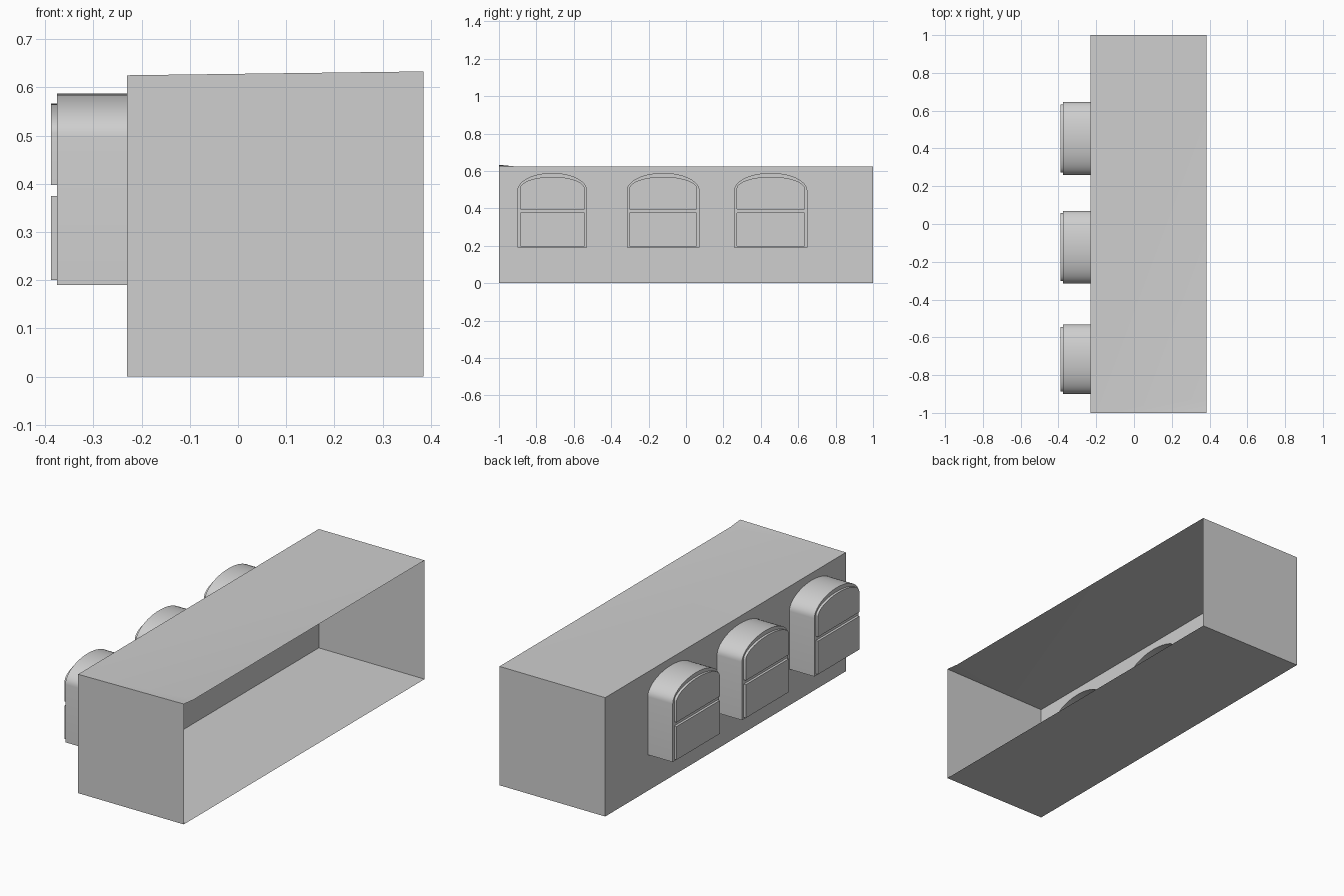
import bpy, bmesh, math
from mathutils import Vector

cube = bpy.data.objects.get("Cube")
if cube:
    bpy.data.objects.remove(cube, do_unlink=True)

grey = bpy.data.materials.new("plain grey")
grey.use_nodes = True
colour = (0.62, 0.62, 0.62, 1)
grey.diffuse_color = colour
grey.node_tree.nodes["Principled BSDF"].inputs["Base Color"].default_value = colour

WALL, OPEN, HIGH = -0.23, 0.385, 0.625
FRAME, PANE = -0.375, -0.388


def arch(y, half, bottom, spring, top, steps=24):
    """Outline of an arched opening; a flat top when spring equals top."""
    pts = [(y - half, bottom), (y + half, bottom)]
    if top - spring < 0.001:
        return pts + [(y + half, top), (y - half, top)]
    for i in range(steps + 1):
        a = math.pi * i / steps
        pts.append((y + half * math.cos(a), spring + (top - spring) * math.sin(a)))
    return pts


def loop(bm, pts, x):
    verts = [bm.verts.new((x, y, z)) for y, z in pts]
    return verts


def ring_edges(bm, verts):
    out = []
    for a, b in zip(verts, verts[1:] + verts[:1]):
        out.append(bm.edges.get((a, b)) or bm.edges.new((a, b)))
    return out


def bridge(bm, a, b):
    n = len(a)
    for i in range(n):
        j = (i + 1) % n
        bm.faces.new((a[i], a[j], b[j], b[i]))


def fill(bm, loops):
    edges = [e for v in loops for e in ring_edges(bm, v)]
    bmesh.ops.triangle_fill(bm, edges=edges, use_beauty=True, normal=Vector((-1, 0, 0)))


def finish(bm, name):
    bmesh.ops.remove_doubles(bm, verts=bm.verts, dist=0.0002)
    bmesh.ops.recalc_face_normals(bm, faces=bm.faces)
    mesh = bpy.data.meshes.new(name)
    bm.to_mesh(mesh)
    bm.free()
    mesh.materials.append(grey)
    obj = bpy.data.objects.new(name, mesh)
    bpy.context.collection.objects.link(obj)
    bpy.ops.object.select_all(action="DESELECT")
    obj.select_set(True)
    bpy.context.view_layer.objects.active = obj
    bpy.ops.object.shade_smooth_by_angle(angle=math.radians(30))


# Three arched window bays: centre and half width
bays = {"front": (-0.715, 0.184), "middle": (-0.122, 0.192), "back": (0.453, 0.193)}
outlines = {k: arch(y, h, 0.19, 0.495, 0.587) for k, (y, h) in bays.items()}

# Thin box, open on one long side, one roof corner slightly lifted
bm = bmesh.new()
wall = loop(bm, [(-1, 0), (1, 0), (1, HIGH), (-1, HIGH)], WALL)
rim = loop(bm, [(-1, 0), (1, 0), (1, HIGH), (-1, HIGH + 0.008)], OPEN)
notch = bm.verts.new((OPEN, -0.92, HIGH))
for i in (0, 1, 3):
    j = (i + 1) % 4
    bm.faces.new((wall[i], wall[j], rim[j], rim[i]))
bm.faces.new((wall[3], rim[3], notch))
bm.faces.new((wall[3], notch, rim[2], wall[2]))
fill(bm, [wall] + [loop(bm, pts, WALL) for pts in outlines.values()])
finish(bm, "open_box")

# Hollow bays with raised upper and lower panes
for key, (y, half) in bays.items():
    bm = bmesh.new()
    root, face = loop(bm, outlines[key], WALL), loop(bm, outlines[key], FRAME)
    bridge(bm, root, face)
    inner = half - 0.013
    panes = [arch(y, inner, 0.2, 0.375, 0.375), arch(y, inner, 0.397, 0.505, 0.566)]
    bases = [loop(bm, p, FRAME) for p in panes]
    fill(bm, [face] + bases)
    for pts, base in zip(panes, bases):
        tip = loop(bm, pts, PANE)
        bridge(bm, base, tip)
        bm.faces.new(tip)
    finish(bm, key + "_window_bay")
